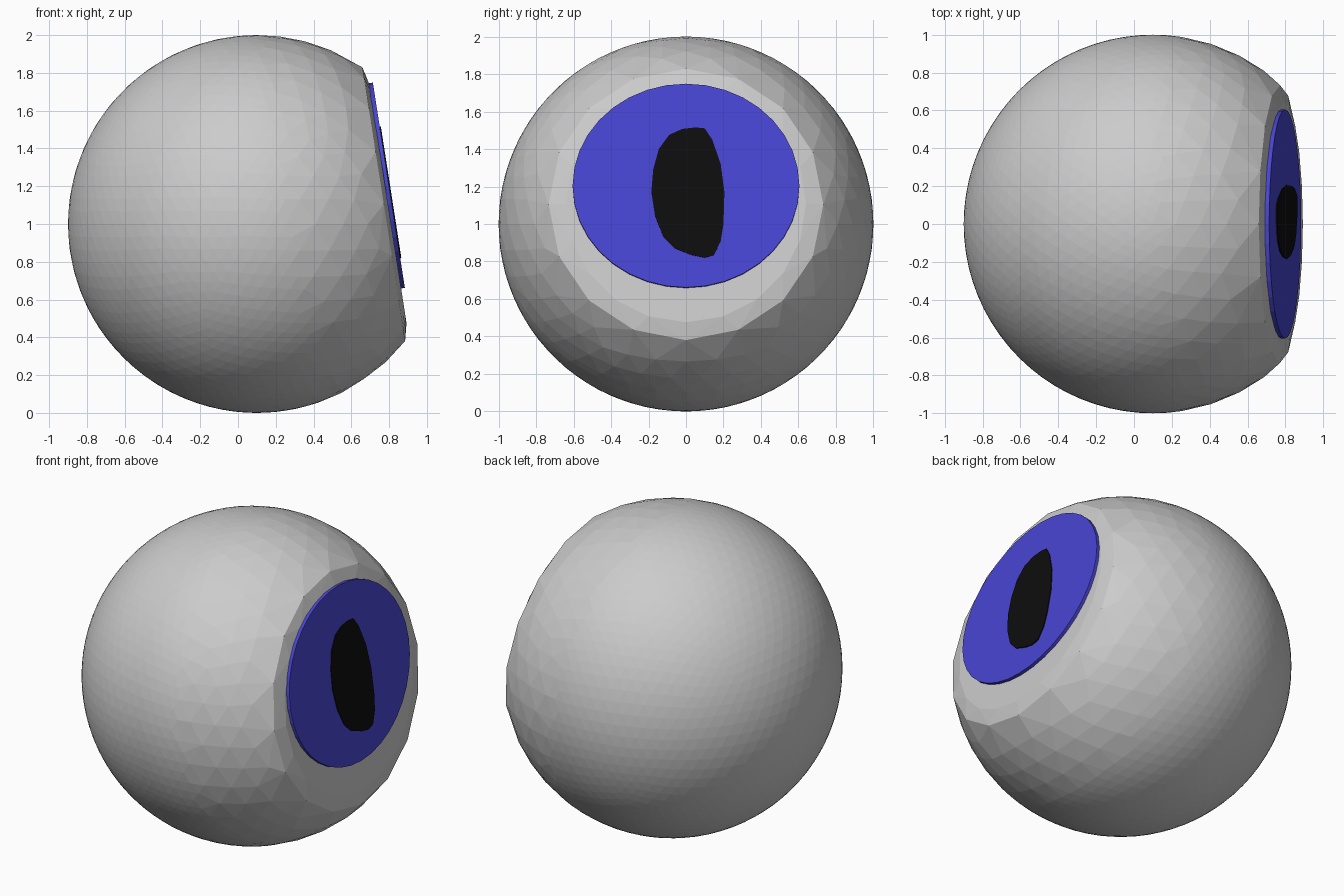
import bpy, bmesh
from math import sin, cos, pi
from mathutils import Vector

if "Cube" in bpy.data.objects:
    bpy.data.objects.remove(bpy.data.objects["Cube"])

# Eyeball centre and the tilted frame of the flattened front
C = Vector((0.1, 0, 1))
N = Vector((0.988, 0, 0.154)).normalized()
U = Vector((-N.z, 0, N.x))
Y = Vector((0, 1, 0))


def on_plane(y, u, d):
    return C + N * d + Y * y + U * u


def finish(name, bm, color=None):
    bmesh.ops.recalc_face_normals(bm, faces=bm.faces[:])
    me = bpy.data.meshes.new(name)
    bm.to_mesh(me)
    bm.free()
    ob = bpy.data.objects.new(name, me)
    bpy.context.collection.objects.link(ob)
    if color:
        mat = bpy.data.materials.new(name + "_color")
        mat.diffuse_color = (*color, 1)
        mat.use_nodes = True
        mat.node_tree.nodes["Principled BSDF"].inputs["Base Color"].default_value = mat.diffuse_color
        me.materials.append(mat)
    return ob


def plate(name, outline, d0, d1, color):
    """Solid plate lying on the flattened front, from depth d0 to d1."""
    bm = bmesh.new()
    back = [bm.verts.new(on_plane(y, u, d0)) for y, u in outline]
    front = [bm.verts.new(on_plane(y, u, d1)) for y, u in outline]
    n = len(outline)
    bm.faces.new(back[::-1])
    bm.faces.new(front)
    for i in range(n):
        j = (i + 1) % n
        bm.faces.new((back[i], back[j], front[j], front[i]))
    return finish(name, bm, color)


def sphere_points(level, lo, hi):
    """Icosphere points whose depth along the front normal is in a band."""
    bm = bmesh.new()
    bmesh.ops.create_icosphere(bm, subdivisions=level, radius=1)
    pts = [v.co.copy() for v in bm.verts if lo <= v.co.dot(N) < hi]
    bm.free()
    return pts


# Eyeball: fine at the back, coarser facets toward the flattened front
bm = bmesh.new()
for p in sphere_points(5, -2, 0.2) + sphere_points(4, 0.2, 0.62):
    bm.verts.new(C + p)
for count, radius, depth in ((16, 0.733, 0.68), (20, 0.64, 0.702)):
    for i in range(count):
        a = 2 * pi * i / count
        bm.verts.new(on_plane(radius * sin(a), radius * cos(a), depth))
bmesh.ops.convex_hull(bm, input=bm.verts[:])
finish("eyeball", bm)

# Iris disc
iris = [(0.605 * sin(2 * pi * i / 36), 0.095 + 0.55 * cos(2 * pi * i / 36))
        for i in range(36)]
plate("iris", iris, 0.64, 0.722, (0.065, 0.06, 0.65))

# Slit pupil, outline given as (y, z) seen from the right
pupil = [(0.05, 1.515), (0.10, 1.51), (0.14, 1.45), (0.185, 1.32),
         (0.205, 1.17), (0.20, 1.0), (0.185, 0.91), (0.15, 0.835),
         (0.10, 0.82), (0.03, 0.835), (-0.06, 0.87), (-0.12, 0.93),
         (-0.165, 1.04), (-0.185, 1.17), (-0.175, 1.29), (-0.145, 1.40),
         (-0.09, 1.475), (-0.02, 1.507)]
plate("pupil", [(y, (z - 1 - N.z * 0.725) / U.z) for y, z in pupil],
      0.70, 0.728, (0.004, 0.004, 0.004))
